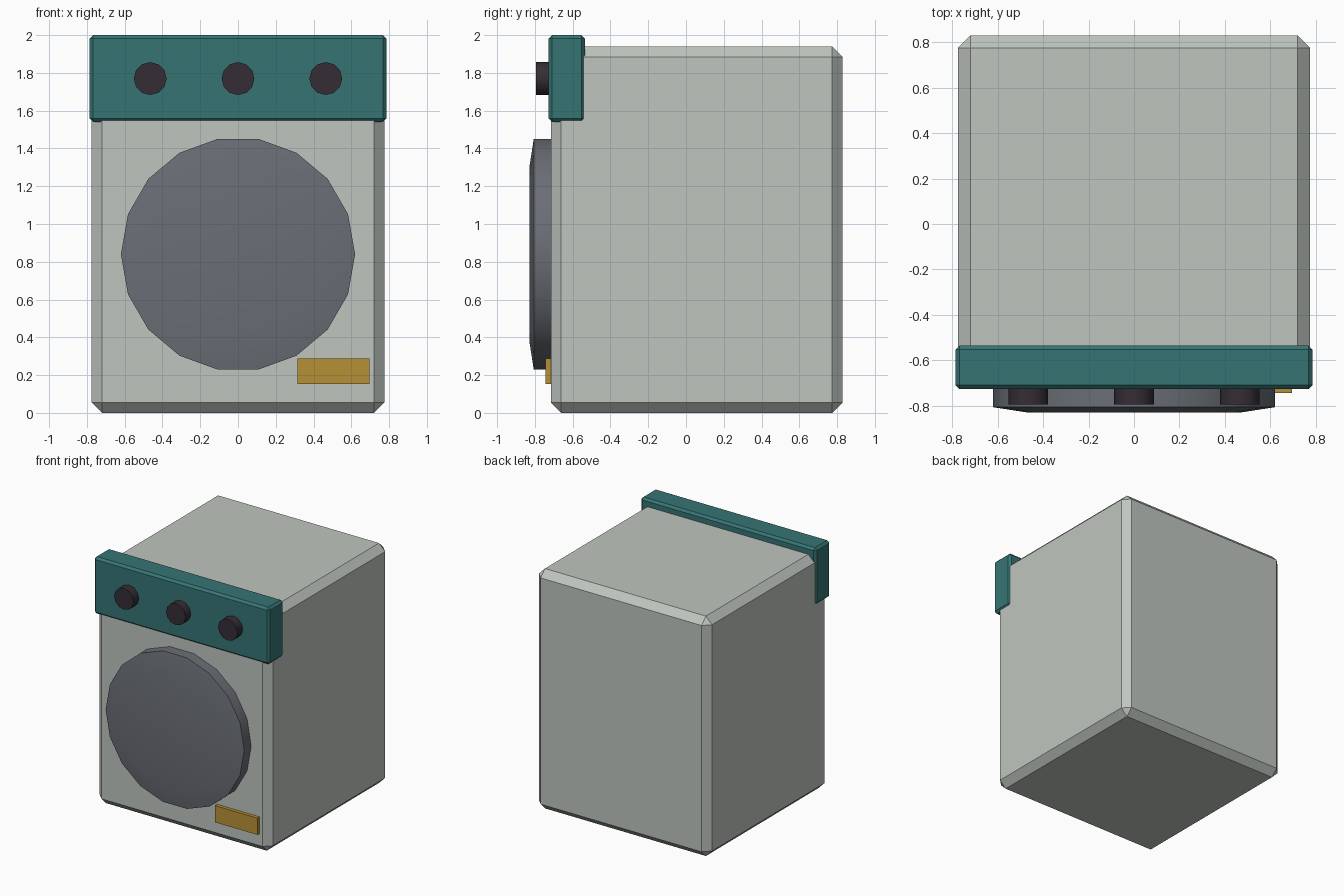
import bpy, bmesh, math
from mathutils import Matrix, Vector

if "Cube" in bpy.data.objects:
    bpy.data.objects.remove(bpy.data.objects["Cube"])


def material(name, rgb):
    m = bpy.data.materials.new(name)
    m.diffuse_color = (*rgb, 1)
    m.use_nodes = True
    m.node_tree.nodes["Principled BSDF"].inputs["Base Color"].default_value = m.diffuse_color
    return m


GREY = material("pale_grey", (0.52, 0.56, 0.52))
TEAL = material("teal", (0.037, 0.175, 0.175))
SLATE = material("slate", (0.145, 0.158, 0.18))
DARK = material("dark_plum", (0.036, 0.027, 0.036))
GOLD = material("gold", (0.47, 0.28, 0.037))


def finish(name, bm, mat, smooth=True):
    bmesh.ops.recalc_face_normals(bm, faces=bm.faces)
    me = bpy.data.meshes.new(name)
    bm.to_mesh(me)
    bm.free()
    me.materials.append(mat)
    ob = bpy.data.objects.new(name, me)
    bpy.context.collection.objects.link(ob)
    if smooth:
        bpy.ops.object.select_all(action='DESELECT')
        ob.select_set(True)
        bpy.context.view_layer.objects.active = ob
        bpy.ops.object.shade_smooth_by_angle(angle=math.radians(35))
    return ob


def box(name, lo, hi, mat, bevel=0):
    lo, hi = Vector(lo), Vector(hi)
    bm = bmesh.new()
    bmesh.ops.create_cube(bm, size=1, matrix=Matrix.Translation((lo + hi) / 2)
                          @ Matrix.Diagonal((*(hi - lo), 1)))
    if bevel:
        bmesh.ops.bevel(bm, geom=bm.edges[:], offset=bevel, segments=1,
                        affect='EDGES')
    return finish(name, bm, mat, False)


def disc(name, x, z, sides, rings, mat):
    """Solid turned about the y axis; rings are (radius, y) from back to front."""
    bm = bmesh.new()
    loops = [[bm.verts.new((x + r * math.cos(math.tau * i / sides), y,
                            z + r * math.sin(math.tau * i / sides)))
              for i in range(sides)] for r, y in rings]
    for a, b in zip(loops, loops[1:]):
        for i in range(sides):
            j = (i + 1) % sides
            bm.faces.new((a[i], a[j], b[j], b[i]))
    bm.faces.new(loops[0])
    bm.faces.new(loops[-1])
    return finish(name, bm, mat)


# Cabinet and control panel
box("cabinet", (-0.775, -0.716, 0), (0.775, 0.829, 1.94), GREY, 0.055)
box("control_panel", (-0.785, -0.727, 1.54), (0.785, -0.535, 2.0), TEAL, 0.018)

# Round door with a shallow tapered front
disc("door", 0, 0.84, 18, [(0.62, -0.70), (0.62, -0.806), (0.47, -0.829)], SLATE)

# Three knobs
for i, x in enumerate((-0.465, 0, 0.465)):
    disc(f"knob_{i + 1}", x, 1.77, 12, [(0.087, -0.71), (0.087, -0.795)], DARK)

# Small plate at the lower right
box("filter_plate", (0.315, -0.744, 0.153), (0.695, -0.70, 0.288), GOLD)
